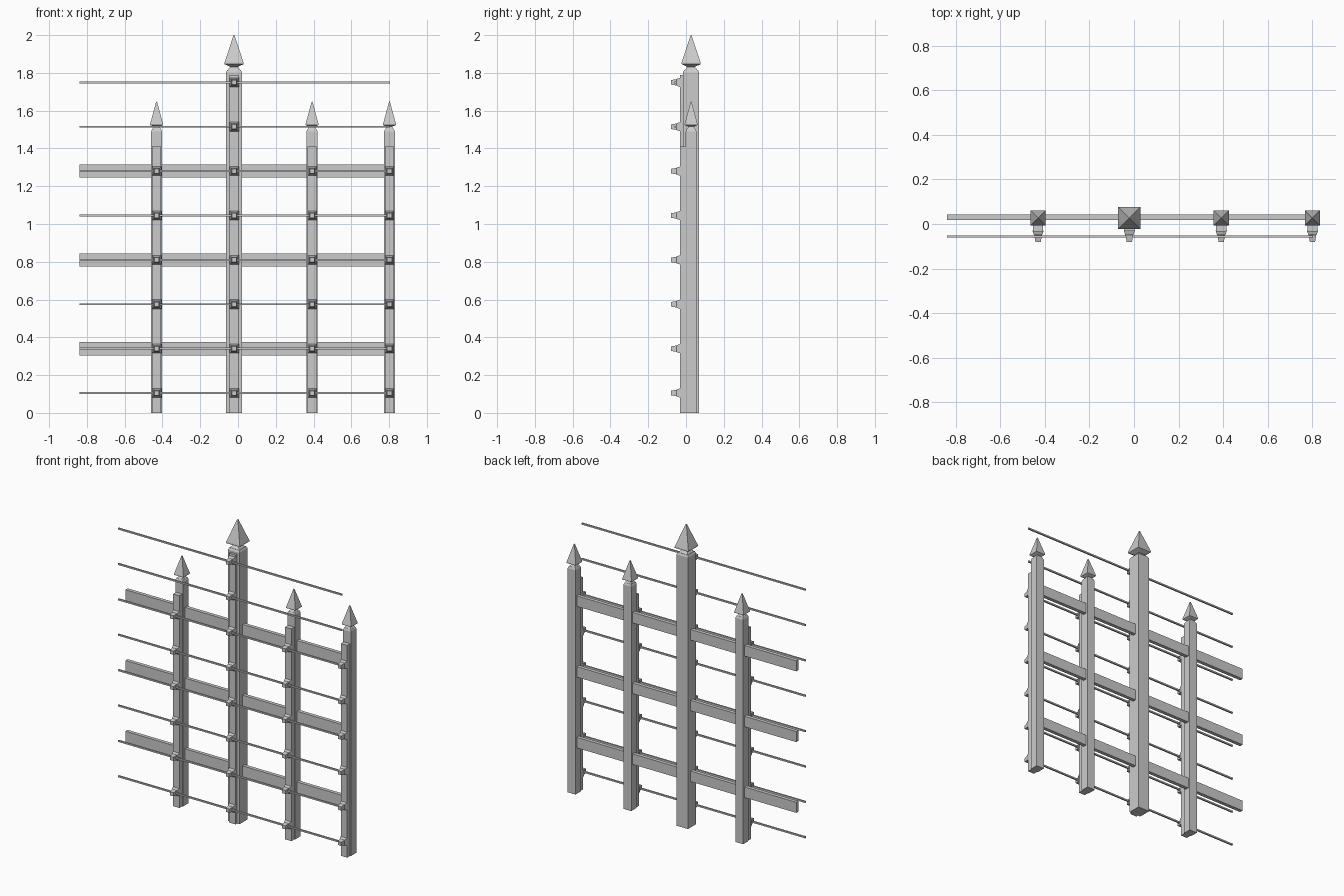
import bpy, bmesh

if "Cube" in bpy.data.objects:
    bpy.data.objects.remove(bpy.data.objects["Cube"])

ROD_Y = 0.027                                   # centre line of posts
XS_SMALL = [-0.431, 0.392, 0.802]
X_MAIN = -0.021
WIRE_Z = [0.105 + 0.235 * i for i in range(8)]


def new_object(name, bm):
    bmesh.ops.recalc_face_normals(bm, faces=bm.faces)
    mesh = bpy.data.meshes.new(name)
    bm.to_mesh(mesh)
    bm.free()
    ob = bpy.data.objects.new(name, mesh)
    bpy.context.collection.objects.link(ob)
    return ob


def square_loft(bm, rings, place):
    """Stack of square rings (distance, half width); place maps u, v, d to a point."""
    prev = None
    for d, h in rings:
        ring = [bm.verts.new(place(u * h, v * h, d))
                for u, v in ((-1, -1), (1, -1), (1, 1), (-1, 1))]
        if prev:
            for i in range(4):
                j = (i + 1) % 4
                bm.faces.new((prev[i], prev[j], ring[j], ring[i]))
        else:
            bm.faces.new(ring[::-1])
        prev = ring
    bm.faces.new(prev)


def post(name, x, rings):
    bm = bmesh.new()
    square_loft(bm, rings, lambda u, v, d: (x + u, ROD_Y + v, d))
    return new_object(name, bm)


def box(name, x0, x1, y0, y1, z0, z1):
    bm = bmesh.new()
    bmesh.ops.create_cube(bm, size=1)
    for v in bm.verts:
        v.co = ((x0 + x1) / 2 + v.co.x * (x1 - x0),
                (y0 + y1) / 2 + v.co.y * (y1 - y0),
                (z0 + z1) / 2 + v.co.z * (z1 - z0))
    return new_object(name, bm)


def insulators(name, x, heights, y_base):
    bm = bmesh.new()
    for z in heights:
        square_loft(bm, [(y_base, 0.025), (-0.048, 0.019), (-0.050, 0.017), (-0.080, 0.012)],
                    lambda u, v, d: (x + u, d, z + v))
    return new_object(name, bm)


# tall post with spear finial
post("main_post", X_MAIN, [(0, 0.0425), (1.803, 0.0425), (1.815, 0.036)])
post("main_finial", X_MAIN, [(1.812, 0.036), (1.832, 0.020), (1.846, 0.050),
                             (1.855, 0.050), (1.998, 0.003), (2.0, 0.001)])
box("main_mounting_strip", X_MAIN - 0.024, X_MAIN + 0.024, -0.031, 0, 0, 1.79)
insulators("main_insulators", X_MAIN, WIRE_Z, -0.028)

# short posts with finials, mounting strips and insulators
for n, x in enumerate(XS_SMALL, 1):
    post(f"post_{n}", x, [(0, 0.0285), (1.49, 0.0285), (1.503, 0.023)])
    post(f"finial_{n}", x, [(1.50, 0.024), (1.515, 0.014), (1.524, 0.034),
                            (1.53, 0.034), (1.645, 0.003), (1.648, 0.001)])
    box(f"mounting_strip_{n}", x - 0.023, x + 0.023, -0.033, 0.005, 0, 1.41)
    insulators(f"insulators_{n}", x, WIRE_Z[:6], -0.03)

# three flat rails
for n, z in enumerate((0.34, 0.81, 1.28), 1):
    box(f"rail_{n}", -0.84, 0.80, 0.018, 0.042, z - 0.035, z + 0.035)

# wires
for n, z in enumerate(WIRE_Z, 1):
    box(f"wire_{n}", -0.84, 0.805, -0.061, -0.051, z - 0.005, z + 0.005)
